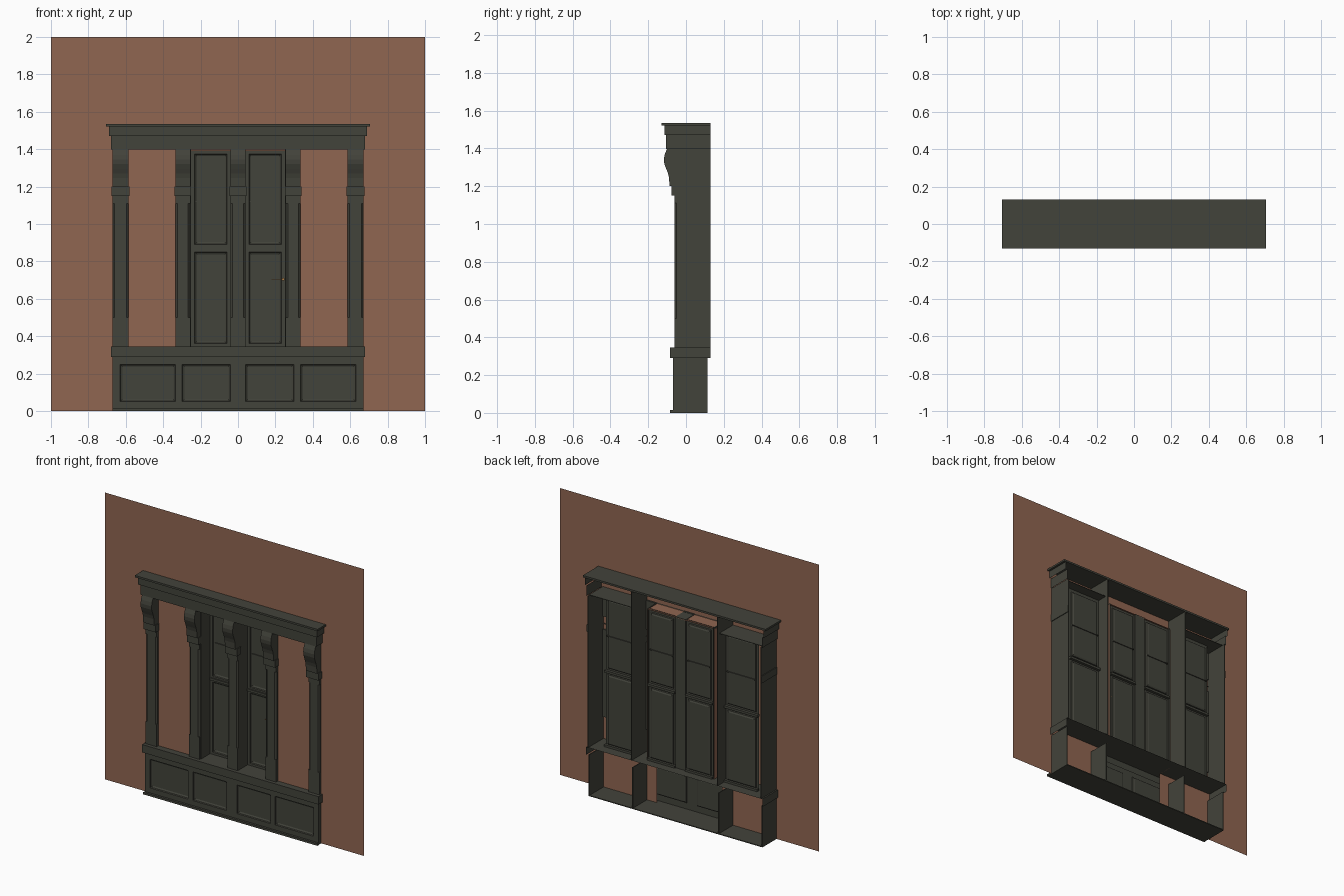
import bpy, bmesh
from mathutils import Vector

cube = bpy.data.objects.get("Cube")
if cube:
    bpy.data.objects.remove(cube, do_unlink=True)


def material(name, rgb):
    m = bpy.data.materials.new(name)
    m.use_nodes = True
    m.diffuse_color = (*rgb, 1)
    m.node_tree.nodes["Principled BSDF"].inputs["Base Color"].default_value = (*rgb, 1)
    return m


PAINT = material("dark_green_paint", (0.055, 0.056, 0.043))
BRICK = material("brick_brown", (0.28, 0.132, 0.083))
BRASS = material("brass", (0.45, 0.22, 0.07))
WALL_Y, DOOR_Y, BACK = -0.04, 0.06, 0.13


def finish(name, bm, mat):
    mesh = bpy.data.meshes.new(name)
    bm.to_mesh(mesh)
    bm.free()
    mesh.materials.append(mat)
    ob = bpy.data.objects.new(name, mesh)
    bpy.context.collection.objects.link(ob)
    return ob


def box(name, x, y, z, mat=PAINT, skip=()):
    """Box from ranges; skip lists outward directions left open."""
    bm = bmesh.new()
    bmesh.ops.create_cube(bm, size=1)
    for v in bm.verts:
        v.co = Vector([(r[0] + r[1]) / 2 + c * (r[1] - r[0]) for r, c in zip((x, y, z), v.co)])
    bm.normal_update()
    dirs = {"back": (0, 1, 0), "front": (0, -1, 0), "top": (0, 0, 1), "bottom": (0, 0, -1)}
    gone = [f for f in bm.faces if any(f.normal.dot(Vector(dirs[s])) > 0.9 for s in skip)]
    if gone:
        bmesh.ops.delete(bm, geom=gone, context="FACES")
    return finish(name, bm, mat)


def prism(name, pts, axis, lo, hi):
    """Extrude an outline: (y, z) points along x, or (x, y) points along z."""
    bm = bmesh.new()
    place = (lambda a, b: (lo, a, b)) if axis == "x" else (lambda a, b: (a, b, lo))
    face = bm.faces.new([bm.verts.new(place(*p)) for p in pts])
    step = (hi - lo, 0, 0) if axis == "x" else (0, 0, hi - lo)
    out = bmesh.ops.extrude_face_region(bm, geom=[face])
    bmesh.ops.translate(bm, vec=step, verts=[g for g in out["geom"] if isinstance(g, bmesh.types.BMVert)])
    bmesh.ops.recalc_face_normals(bm, faces=bm.faces)
    return finish(name, bm, PAINT)


def sheet(name, xs, zs, y, is_panel=None, is_hole=None, mat=PAINT, slope=0.014, depth=0.014):
    """Front-facing sheet cut on a grid, with sunk panels and open cells."""
    bm = bmesh.new()
    grid = [[bm.verts.new((x, y, z)) for z in zs] for x in xs]
    panels = []
    for i in range(len(xs) - 1):
        for j in range(len(zs) - 1):
            if is_hole and is_hole(i, j):
                continue
            f = bm.faces.new((grid[i][j], grid[i + 1][j], grid[i + 1][j + 1], grid[i][j + 1]))
            if is_panel and is_panel(i, j):
                panels.append(f)
    bm.normal_update()
    if panels:
        # moulded edge, narrow flat, then the sunk field
        bmesh.ops.inset_individual(bm, faces=panels, thickness=0.004, depth=-depth * 0.6)
        bmesh.ops.inset_individual(bm, faces=panels, thickness=slope, depth=-depth * 0.4)
    return finish(name, bm, mat)


# Wall with the doorway opening and its returns
sheet("wall", (-1, -0.25, 0.25, 1), (0, 1.39, 2), WALL_Y,
      is_hole=lambda i, j: i == 1 and j == 0, mat=BRICK)
for s, side in ((-1, "right"), (1, "left")):
    box(f"wall_reveal_{side}", sorted((s * 0.258, s * 0.26)), (WALL_Y, DOOR_Y), (0.345, 1.39), BRICK)
box("wall_reveal_top", (-0.25, 0.25), (WALL_Y, DOOR_Y), (1.392, 1.395), BRICK)

# Panelled base
sheet("base_panels", (-0.67, -0.63, -0.335, -0.3, -0.04, 0.04, 0.3, 0.335, 0.63, 0.67),
      (0, 0.05, 0.25, 0.29), -0.07, is_panel=lambda i, j: i % 2 == 1 and j == 1)
box("base_floor", (-0.67, 0.67), (-0.07, 0.115), (0, 0.006))
box("base_plinth", (-0.672, 0.672), (-0.085, -0.07), (0, 0.015))
box("sill", (-0.68, 0.68), (-0.085, BACK), (0.29, 0.345), skip=("bottom", "back"))

# Cornice: stepped fascia, open behind, with a full top slab
box("cornice_fascia", (-0.678, 0.678), (-0.105, BACK), (1.398, 1.47), skip=("back", "top", "bottom"))
box("cornice_moulding", (-0.69, 0.69), (-0.115, BACK), (1.47, 1.522), skip=("back", "top", "bottom"))
box("cornice_moulding_underside", (-0.69, 0.69), (-0.115, -0.1), (1.47, 1.473))
box("cornice_top", (-0.705, 0.705), (-0.13, BACK), (1.522, 1.535))
box("cornice_soffit", (-0.678, 0.678), (-0.105, WALL_Y), (1.398, 1.402))

# Scrolled bracket outline
BRACKET = [(-0.03, 1.4), (-0.1, 1.4), (-0.112, 1.37), (-0.117, 1.345), (-0.115, 1.32),
           (-0.106, 1.295), (-0.096, 1.27), (-0.09, 1.245), (-0.087, 1.2), (-0.03, 1.2)]


def column(name, x0, x1):
    c = 0.011
    y = -0.06
    box(name + "_foot", (x0, x1), (y, -0.03), (0.345, 0.5), skip=("back",))
    prism(name + "_shaft", [(x0, -0.03), (x0, y + c), (x0 + c, y), (x1 - c, y), (x1, y + c), (x1, -0.03)],
          "z", 0.5, 1.11)
    box(name + "_neck", (x0, x1), (y, -0.03), (1.11, 1.15), skip=("back",))
    box(name + "_capital", (x0 - 0.005, x1 + 0.005), (-0.078, -0.03), (1.15, 1.2), skip=("back",))
    prism(name + "_bracket", BRACKET, "x", x0, x1)


column("centre_column", -0.04, 0.04)
box("centre_mullion", (-0.04, 0.04), (-0.04, DOOR_Y), (0.345, 1.398), skip=("front",))


def window(name, x0, x1, y):
    e = 0.018
    sheet(name, (x0, x0 + e, x1 - e, x1), (0.345, 0.36, 0.85, 0.89, 1.375, 1.398), y,
          is_panel=lambda i, j: i == 1 and j in (1, 3))
    box(name + "_glazing_bar", (x0 + e, x1 - e), (y + 0.008, y + 0.02), (1.117, 1.123))
    box(name + "_middle_rail", (x0, x1), (y - 0.008, y + 0.02), (0.862, 0.878))
    box(name + "_bottom_rail", (x0, x1), (y, y + 0.02), (0.345, 0.36))


# Parts repeated on both sides
for s, side in ((-1, "right"), (1, "left")):
    def span(a, b):
        return sorted((s * a, s * b))

    column(f"outer_column_{side}", *span(0.585, 0.67))
    column(f"inner_column_{side}", *span(0.255, 0.335))
    box(f"end_board_{side}", span(0.664, 0.67), (-0.05, BACK), (0.345, 1.4))
    box(f"end_band_{side}", span(0.664, 0.675), (-0.07, BACK), (1.15, 1.2))
    box(f"end_base_{side}", span(0.664, 0.67), (-0.07, 0.115), (0, 0.29))
    box(f"partition_{side}", span(0.329, 0.335), (-0.04, BACK), (0.345, 1.522))
    box(f"partition_base_{side}", span(0.329, 0.335), (-0.07, 0.115), (0, 0.29))
    box(f"door_jamb_{side}", span(0.25, 0.256), (-0.05, DOOR_Y), (0.345, 1.398))
    box(f"soffit_{side}", span(0.335, 0.67), (WALL_Y, 0.11), (1.398, 1.402))
    window(f"door_{side}", *span(0.04, 0.25), DOOR_Y - 0.01)
    window(f"side_window_{side}", *span(0.335, 0.59), 0.04)

# Door handle
box("door_handle_knob", (0.236, 0.248), (DOOR_Y - 0.03, DOOR_Y - 0.01), (0.698, 0.71), BRASS)
box("door_handle_lever", (0.18, 0.236), (DOOR_Y - 0.026, DOOR_Y - 0.022), (0.703, 0.706), BRASS)
